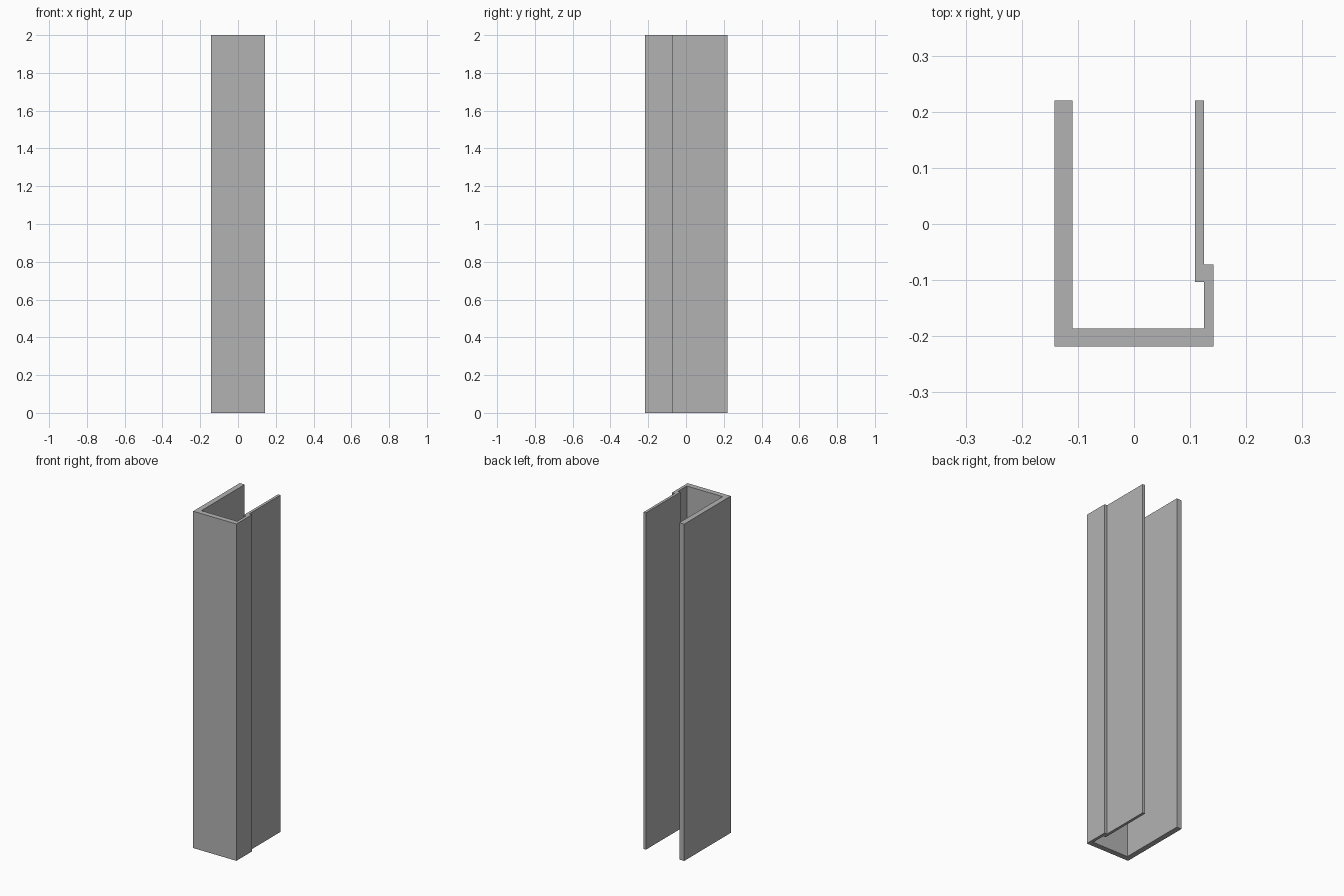
import bpy
import bmesh

HEIGHT = 2.0

cube = bpy.data.objects.get("Cube")
if cube:
    bpy.data.objects.remove(cube, do_unlink=True)

# Plain grey finish
grey = bpy.data.materials.new("plain grey")
grey.use_nodes = True
colour = (0.45, 0.45, 0.45, 1.0)
grey.diffuse_color = colour
grey.node_tree.nodes["Principled BSDF"].inputs["Base Color"].default_value = colour


def extrude_profile(name, outline, height):
    """Extrude a counter-clockwise plan outline straight up from the ground."""
    bm = bmesh.new()
    base = bm.faces.new([bm.verts.new((x, y, 0)) for x, y in outline])
    result = bmesh.ops.extrude_face_region(bm, geom=[base], use_keep_orig=True)
    top = [v for v in result["geom"] if isinstance(v, bmesh.types.BMVert)]
    bmesh.ops.translate(bm, verts=top, vec=(0, 0, height))
    bmesh.ops.recalc_face_normals(bm, faces=bm.faces)
    mesh = bpy.data.meshes.new(name)
    bm.to_mesh(mesh)
    bm.free()
    mesh.materials.append(grey)
    obj = bpy.data.objects.new(name, mesh)
    bpy.context.collection.objects.link(obj)
    return obj


# U-shaped channel: thick side wall, front wall, and stepped thin side wall
channel_outline = [
    (-0.142, -0.218), (0.142, -0.218),
    (0.142, -0.072), (0.125, -0.072),
    (0.125, 0.22), (0.109, 0.22),
    (0.109, -0.103), (0.125, -0.103),
    (0.125, -0.186), (-0.11, -0.186),
    (-0.11, 0.22), (-0.142, 0.22),
]
extrude_profile("stepped_channel", channel_outline, HEIGHT)
